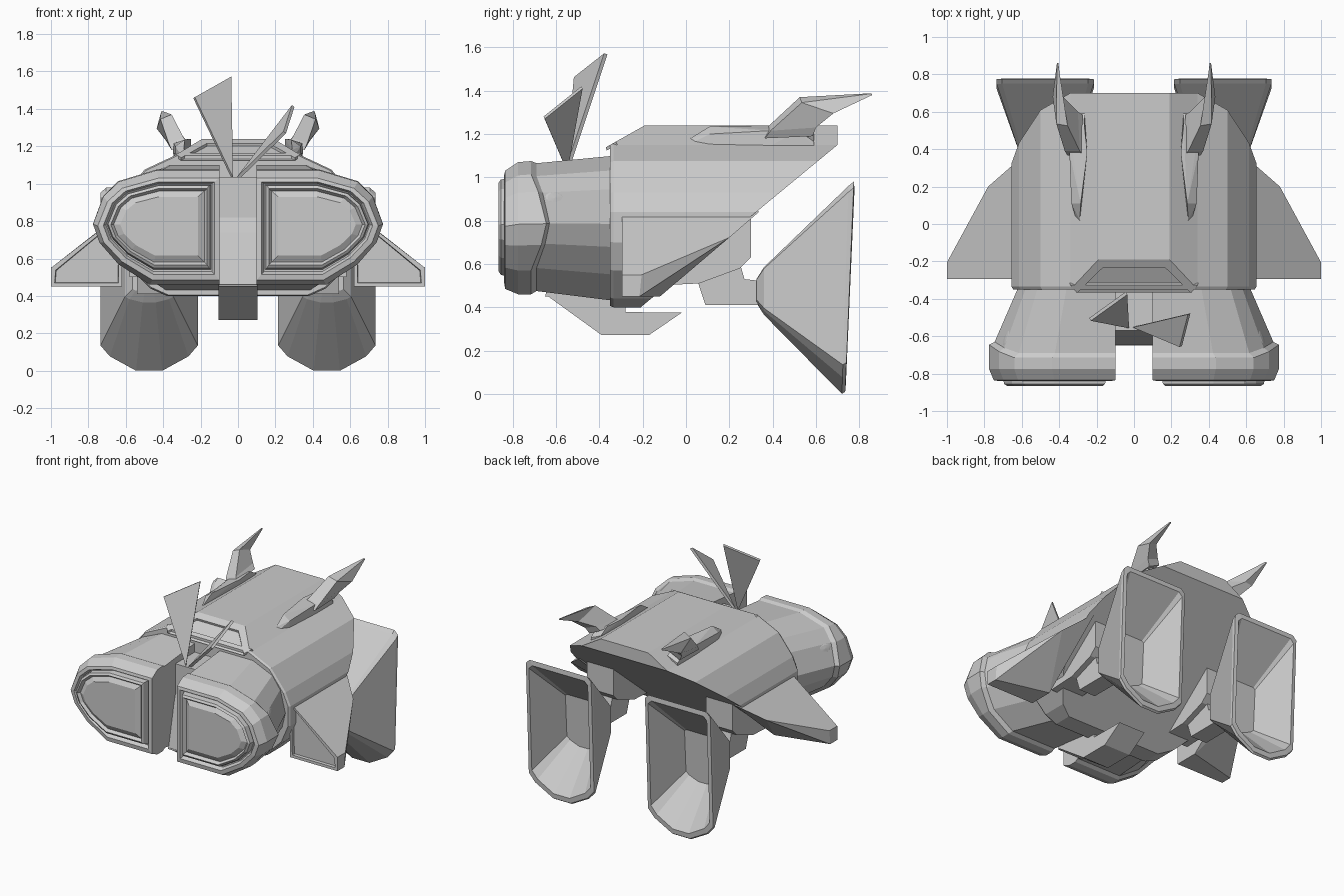
import bpy, bmesh
from mathutils import Vector

if "Cube" in bpy.data.objects:
    bpy.data.objects.remove(bpy.data.objects["Cube"])


def finish(name, bm, mirror=False):
    bmesh.ops.recalc_face_normals(bm, faces=bm.faces[:])
    me = bpy.data.meshes.new(name)
    bm.to_mesh(me)
    bm.free()
    ob = bpy.data.objects.new(name, me)
    bpy.context.collection.objects.link(ob)
    if mirror:
        m = ob.modifiers.new("mirror", "MIRROR")
        m.use_mirror_merge = False
        m.use_clip = False
    return ob


def loft(rings):
    """Skin a list of equal-length point rings and cap both ends."""
    bm = bmesh.new()
    vs = [[bm.verts.new(p) for p in r] for r in rings]
    n = len(vs[0])
    for a, b in zip(vs, vs[1:]):
        for i in range(n):
            j = (i + 1) % n
            bm.faces.new((a[i], a[j], b[j], b[i]))
    bm.faces.new(vs[0])
    bm.faces.new(vs[-1])
    bmesh.ops.recalc_face_normals(bm, faces=bm.faces[:])
    return bm


def convex(points):
    bm = bmesh.new()
    for p in points:
        bm.verts.new(p)
    r = bmesh.ops.convex_hull(bm, input=bm.verts[:])
    junk = {v for v in r["geom_interior"] if isinstance(v, bmesh.types.BMVert)}
    bmesh.ops.delete(bm, geom=list(junk), context="VERTS")
    bmesh.ops.dissolve_limit(bm, angle_limit=0.02, verts=bm.verts[:], edges=bm.edges[:])
    return bm


def side_prism(profile, x0, x1):
    """Extrude a (y, z) outline across x."""
    return loft([[(x, y, z) for y, z in profile] for x in (x0, x1)])


def cut(bm, co, no):
    r = bmesh.ops.bisect_plane(bm, geom=bm.verts[:] + bm.edges[:] + bm.faces[:],
                               plane_co=co, plane_no=no, clear_outer=True)
    edges = [e for e in r["geom_cut"] if isinstance(e, bmesh.types.BMEdge)]
    bmesh.ops.holes_fill(bm, edges=edges)
    bmesh.ops.recalc_face_normals(bm, faces=bm.faces[:])


def inset_facing(bm, direction, thickness, depth):
    bm.normal_update()
    d = Vector(direction).normalized()
    f = max(bm.faces, key=lambda f: f.normal.dot(d))
    bmesh.ops.inset_region(bm, faces=[f], thickness=thickness * 0.4)
    bmesh.ops.inset_region(bm, faces=[f], thickness=thickness * 0.6)
    bmesh.ops.inset_region(bm, faces=[f], thickness=0.004, depth=depth)


# Main hull: faceted section, sloped brow, diagonal underside
half = [(.19, 1.24), (.34, 1.15), (.5, 1.075), (.615, .93), (.655, .84),
        (.655, .70), (.60, .57), (.47, .44), (.38, .40)]
section = half + [(-x, z) for x, z in reversed(half)]
hull = loft([[(x * s, y, .8 + (z - .8) * s) for x, z in section]
             for y, s in ((-.35, .985), (-.335, 1), (.70, 1))])
cut(hull, (0, .70, 1.15), (0, .825, -1))
cut(hull, (0, -.35, 1.15), (0, -.09, .16))
inset_facing(hull, (0, -.09, .16), .055, -.015)
finish("hull", hull)

# Front pods: D-shaped loft with collar, groove and raised lens
D = [(0, 1), (.5, 1), (.8, .9), (.92, .77), (1, .53), (.95, .37), (.8, .18), (.55, 0), (0, 0)]


def d_ring(y, x0, x1, z0, z1, zig=0):
    return [(x0 + u * (x1 - x0), y + zig * max(0, (u - .85) / .15),
             z0 + v * (z1 - z0)) for u, v in D]


pod = loft([
    d_ring(-.33, .10, .615, .43, 1.10),
    d_ring(-.69, .10, .745, .475, 1.065, .06),
    d_ring(-.715, .10, .775, .46, 1.075, .07),
    d_ring(-.775, .10, .775, .46, 1.07),
    d_ring(-.835, .10, .75, .485, 1.03),
    d_ring(-.84, .125, .72, .515, 1.01),
    d_ring(-.815, .14, .705, .53, 1.0),
    d_ring(-.815, .145, .70, .54, .995),
    d_ring(-.855, .155, .695, .55, .99),
    d_ring(-.865, .165, .68, .565, .975),
    d_ring(-.845, .18, .665, .58, .96),
    d_ring(-.865, .215, .63, .615, .93)])
finish("front_pod", pod, True)

# Studs on the pod sides
N = Vector((1, .37, .38)).normalized()
for i, (x, y, z, a, b) in enumerate([(.67, -.61, .90, .075, .042), (.565, -.44, .84, .04, .024),
                                     (.587, -.42, .765, .02, .013), (.588, -.42, .73, .015, .011),
                                     (.583, -.42, .70, .014, .011)]):
    bm = bmesh.new()
    bmesh.ops.create_uvsphere(bm, u_segments=14, v_segments=6, radius=1)
    across = N.cross(Vector((0, 0, 1))).normalized()
    up = across.cross(N)
    for v in bm.verts:
        c = v.co
        v.co = Vector((x, y, z)) + across * c.x * a + up * c.y * b * 1.1 + N * c.z * .02
    finish(f"pod_stud_{i}", bm, True)

# Centre bridge between pods and keel underneath
finish("centre_bridge", side_prism([(-.33, 1.035), (-.57, 1.035), (-.57, .82), (-.59, .74),
                                    (-.65, .45), (-.33, .42)], -.102, .102))
finish("keel", side_prism([(-.65, .46), (-.39, .272), (-.17, .272), (-.02, .375),
                           (-.28, .378), (-.28, .46)], -.105, .105))

# Two triangular antenna vanes
for name, tri in (("antenna_left", [(-.03, -.55, 1.03), (-.235, -.51, 1.46), (-.04, -.37, 1.57)]),
                  ("antenna_right", [(.0, -.55, 1.03), (.295, -.48, 1.415), (.25, -.655, 1.275)])):
    a, b, c = map(Vector, tri)
    n = (b - a).cross(c - a).normalized() * .009
    finish(name, loft([[p + n for p in (a, b, c)], [p - n for p in (a, b, c)]]))

# Side wings with recessed front panel
wing = convex([(1, -.295, .45), (1, -.295, .55), (1, -.205, .55), (1, -.215, .45),
               (.62, -.295, .843), (.62, -.295, .45), (.62, .34, .843),
               (.78, .2, .722), (.62, -.12, .45)])
inset_facing(wing, (0, -1, 0), .028, -.02)
finish("wing", wing, True)

# Horn bases and swept horns on the hull top
finish("horn_base", convex([(.29, .02, 1.18), (.31, .03, 1.16), (.285, .11, 1.235), (.335, .11, 1.2),
                            (.335, .11, 1.15), (.25, .38, 1.24), (.25, .38, 1.17), (.345, .38, 1.215),
                            (.345, .38, 1.14), (.265, .52, 1.24), (.35, .52, 1.215), (.265, .59, 1.2),
                            (.345, .59, 1.165), (.345, .59, 1.14)]), True)
finish("horn", loft([
    [(.265, .365, 1.22), (.355, .365, 1.18), (.36, .585, 1.19), (.275, .585, 1.23)],
    [(.29, .39, 1.245), (.37, .39, 1.215), (.385, .60, 1.23), (.30, .60, 1.26)],
    [(.355, .525, 1.37), (.415, .535, 1.345), (.435, .68, 1.295), (.38, .68, 1.305)],
    [(.405, .855, 1.388), (.412, .855, 1.386), (.412, .86, 1.38), (.405, .86, 1.38)]]), True)

# Engine mounts and necks
finish("engine_mount", side_prism([(-.15, .82), (.30, .82), (.30, .63), (.25, .58),
                                   (.06, .51), (-.15, .50)], .37, .58), True)
finish("engine_neck", side_prism([(.05, .54), (.06, .50), (.09, .41), (.36, .41),
                                  (.36, .52), (.27, .53), (.25, .60), (.05, .60)], .41, .54), True)

# Flared hollow exhaust nozzles
N_HALF = [(.23, 1), (.26, .97), (.26, .14), (.21, .08), (.07, 0)]
N_SEC = N_HALF + [(-x, v) for x, v in reversed(N_HALF)]


def n_ring(y, sx, z0, z1, tilt=0):
    return [(.475 + x * sx, y + tilt * v, z0 + v * (z1 - z0)) for x, v in N_SEC]


nozzle = loft([
    n_ring(.325, .34, .42, .53),
    n_ring(.36, .5, .365, .585),
    n_ring(.72, 1, .0, .96, .03),
    n_ring(.735, 1, .01, .98, .04),
    n_ring(.738, .9, .045, .945, .04),
    n_ring(.49, .5, .30, .66, .02)])
finish("exhaust_nozzle", nozzle, True)
